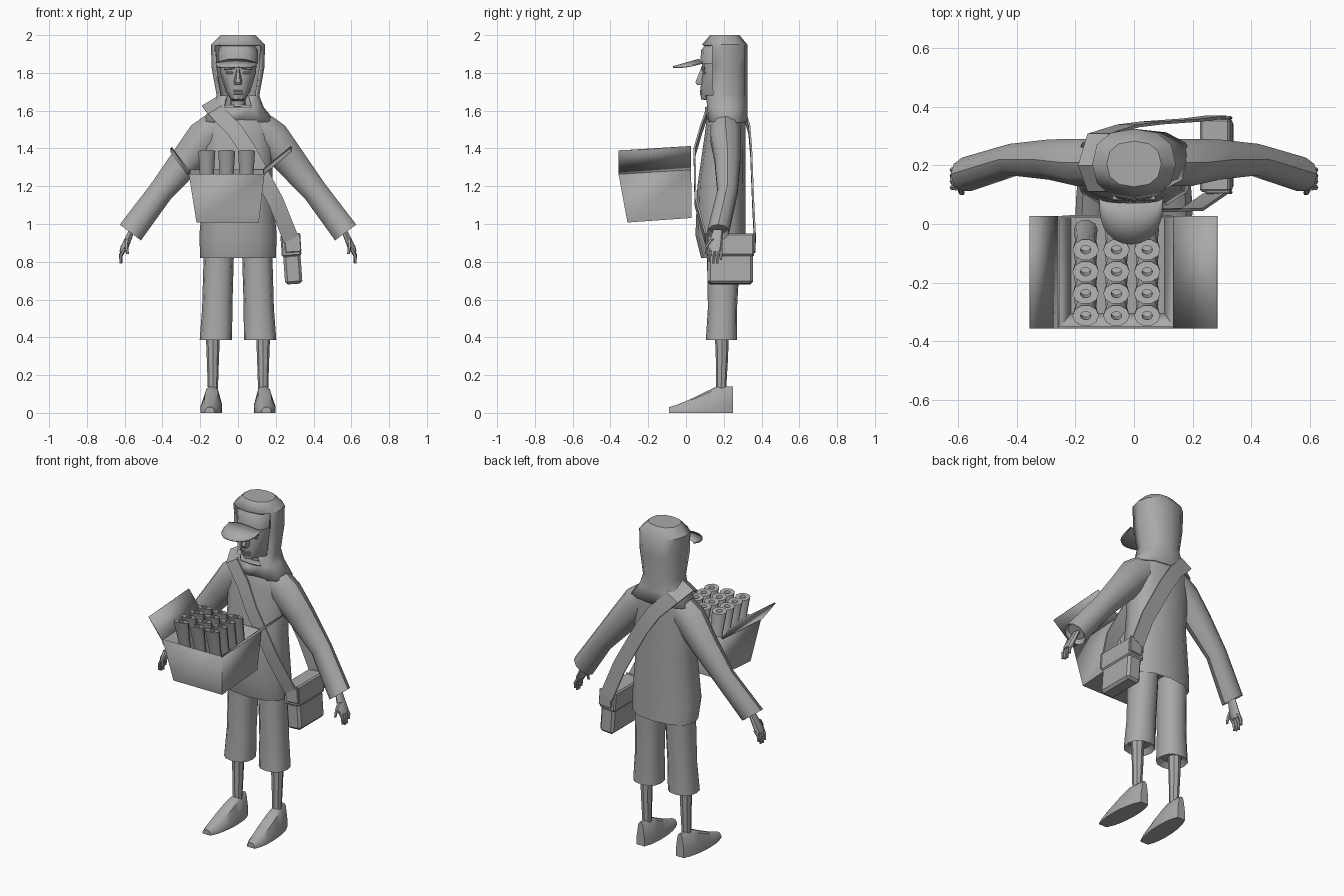
import bpy, bmesh, math
from mathutils import Vector, Matrix

if "Cube" in bpy.data.objects:
    bpy.data.objects.remove(bpy.data.objects["Cube"])

grey = bpy.data.materials.new("plain grey")
grey.use_nodes = True
shade = (.4, .4, .4, 1)
grey.diffuse_color = shade
grey.node_tree.nodes["Principled BSDF"].inputs["Base Color"].default_value = shade


def finish(name, bm, thickness=0, angle=40):
    """Turn the mesh into a shaded object, with an optional wall thickness."""
    bmesh.ops.recalc_face_normals(bm, faces=bm.faces[:])
    mesh = bpy.data.meshes.new(name)
    bm.to_mesh(mesh)
    bm.free()
    mesh.materials.append(grey)
    part = bpy.data.objects.new(name, mesh)
    bpy.context.collection.objects.link(part)
    if thickness:
        part.modifiers.new("thickness", "SOLIDIFY").thickness = thickness
    bpy.ops.object.select_all(action="DESELECT")
    bpy.context.view_layer.objects.active = part
    part.select_set(True)
    bpy.ops.object.shade_smooth_by_angle(angle=math.radians(angle))


def skin(name, rings, closed=True, start=True, end=True, thickness=0, angle=40, drop=None):
    """Join rows of points into a surface; drop() picks faces to remove by their centre."""
    bm = bmesh.new()
    rows = [[bm.verts.new(point) for point in ring] for ring in rings]
    count = len(rows[0])
    for low, high in zip(rows, rows[1:]):
        for i in range(count if closed else count - 1):
            j = (i + 1) % count
            bm.faces.new((low[i], low[j], high[j], high[i]))
    if closed and start:
        bm.faces.new(rows[0])
    if closed and end:
        bm.faces.new(rows[-1])
    if drop:
        unwanted = [face for face in bm.faces if drop(face.calc_center_median())]
        bmesh.ops.delete(bm, geom=unwanted, context="FACES")
    finish(name, bm, thickness, angle)


def oval(centre, u, v, sides=12, power=1):
    """A ring around centre; a power below one makes it squarer."""
    def bend(value):
        return math.copysign(abs(value) ** power, value)
    turns = [math.tau * i / sides for i in range(sides)]
    return [Vector(centre) + Vector(u) * bend(math.cos(a)) + Vector(v) * bend(math.sin(a)) for a in turns]


def level(x, y, z, width, depth, sides=12, power=1):
    return oval((x, y, z), (width, 0, 0), (0, depth, 0), sides, power)


def inset(ring, scale, move):
    """A smaller copy of a ring, moved along, for domes and hollow ends."""
    middle = sum(ring, Vector()) / len(ring)
    return [middle + (point - middle) * scale + Vector(move) for point in ring]


def stack(back, rows):
    """Level rings that share a back line; each row gives height, half width and front."""
    return [level(0, (front + back) / 2, z, width, (back - front) / 2, power=.85) for z, width, front in rows]


def stalk(name, points, thick, thin, sides=8):
    """A tapering limb of level rings along a path."""
    last = len(points) - 1
    radii = [thick + (thin - thick) * i / last for i in range(last + 1)]
    skin(name, [level(*point, r, r, sides) for point, r in zip(points, radii)])


def block(name, centre, size, tilt=0, bevel=.004):
    bm = bmesh.new()
    bmesh.ops.create_cube(bm, size=1)
    bmesh.ops.scale(bm, vec=size, verts=bm.verts)
    bmesh.ops.bevel(bm, geom=bm.edges[:], offset=bevel, segments=1, affect="EDGES")
    placing = Matrix.Translation(centre) @ Matrix.Rotation(tilt, 4, "Y")
    bmesh.ops.transform(bm, matrix=placing, verts=bm.verts)
    finish(name, bm, angle=30)


# Jacket body with a recessed underside
jacket = stack(.315, [(.82, .2, .08), (.94, .205, .05), (1.2, .18, .06), (1.48, .19, .1), (1.56, .18, .11), (1.63, .12, .14)])
skin("jacket_body", [inset(jacket[0], .85, (0, 0, .06))] + jacket)


# Hood with a face opening that narrows at the throat
def face_opening(centre):
    side = abs(math.atan2(centre.x, .2 - centre.y))
    return side < (1 if centre.z > 1.68 else .5) and 1.62 < centre.z < 1.94


hood = stack(.325, [(1.54, .2, .11), (1.62, .135, .1), (1.68, .113, .09), (1.83, .14, .085), (1.95, .143, .085)])
hood.append(inset(hood[-1], .65, (0, 0, .05)))
skin("hood", hood, start=False, thickness=.012, drop=face_opening)

# Head and cap
skin("head", stack(.28, [(1.57, .05, .15), (1.65, .04, .14), (1.66, .04, .08), (1.7, .065, .075), (1.8, .095, .085), (1.88, .1, .085)]))
cap = stack(.29, [(1.85, .106, .075), (1.92, .106, .08)])
skin("cap", cap + [inset(cap[-1], .6, (0, 0, .05))])

# Visor sweeping forward and down from the cap
visor = []
for reach in (0, .5, 1):
    row = []
    for i in range(13):
        angle = math.pi * i / 12
        across, ahead = math.cos(angle), abs(math.sin(angle)) ** .7
        drop_down = .02 * across ** 2 + .04 * reach * ahead
        row.append((.11 * across - .01, .09 - (.02 + .14 * reach) * ahead, 1.875 - drop_down))
    visor.append(row)
skin("cap_visor", visor, closed=False, thickness=.008)

# Facial features
nose = level(0, .08, 1.75, .022, .035, sides=6)
skin("nose", [inset(nose, .7, (0, 0, -.015)), nose, inset(nose, .4, (0, .01, .07))])
for name, z in (("lower_lip", 1.69), ("upper_lip", 1.705)):
    block(name, (0, .08, z), (.05, .014, .008), bevel=.002)
for side in (1, -1):
    block("brow", (side * .045, .09, 1.825), (.06, .02, .014), side * .1)
    block("eye", (side * .045, .095, 1.8), (.04, .016, .014))

# Limbs, mirrored left and right
for side, label in ((1, "left"), (-1, "right")):
    # Sleeve with a flared hollow cuff
    slope = Vector((side * .8, 0, .6))
    path = [(.1, .21, 1.51, .1), (.17, .21, 1.46, .1), (.27, .22, 1.34, .085), (.41, .22, 1.17, .066), (.57, .17, .955, .07)]
    sleeve = [oval((side * x, y, z), slope * r, (0, r * .85, 0), 10) for x, y, z, r in path]
    skin(label + "_sleeve", sleeve + [inset(sleeve[-1], .75, (-side * .01, 0, .02))])

    # Hand: palm, four bent fingers and a thumb
    palm = level(side * .6, .155, .88, .022, .038, sides=8)
    skin(label + "_palm", [inset(palm, .7, (-side * .04, .015, .09)), palm, inset(palm, .8, (side * .01, 0, -.025))])
    for i, length in enumerate((.07, .08, .08, .06)):
        y = .125 + .02 * i
        knuckle = side * .62
        stalk(label + "_finger", [(side * .6, y, .87), (knuckle, y, .87 - length / 2), (knuckle, y, .87 - length)], .012, .007, 6)
    stalk(label + "_thumb", [(side * .59, .14, .92), (side * .59, .11, .88), (side * .585, .105, .84)], .014, .007, 6)

    # Cropped trouser leg with a hollow cuff
    waist = level(side * .1, .2, .9, .08, .09, power=.85)
    cuff = level(side * .117, .188, .385, .086, .083, power=.85)
    knee = inset(cuff, .93, (-side * .007, .005, .17))
    skin(label + "_trouser_leg", [waist, knee, cuff, inset(cuff, .7, (0, 0, .03))])

    # Shin
    ankle_x = side * .133
    stalk(label + "_shin", [(ankle_x, .19, .44), (ankle_x, .19, .28), (ankle_x, .185, .1)], .038, .026)

    # Shoe built from arched slices, rising from toe to ankle
    shoe = []
    for i in range(9):
        t = i / 8
        height = min(.03 + .16 * t ** 1.2, .14)
        width = .02 + .037 * math.sin(math.pi * t) ** .5 if 0 < i < 8 else .026
        outline = [(1, 0), (1, .35), (.6, .9), (.25, 1)]
        outline += [(-x, z) for x, z in reversed(outline)]
        shoe.append([Vector((side * (.15 - .017 * t) + x * width, .34 * t - .09, z * height)) for x, z in outline])
    skin(label + "_shoe", shoe)


# Open carton, wider at the rim
def carton_ring(centre, width, depth):
    corners = ((-1, -1), (1, -1), (1, 1), (-1, 1))
    return [Vector(centre) + Vector((x * width, y * depth, y * .012)) for x, y in corners]


floor = carton_ring((-.055, -.14, 1.02), .165, .17)
rim = carton_ring((-.06, -.165, 1.275), .2, .192)
skin("carton", [floor, rim], end=False, thickness=.01, angle=20)
for label, edge, lift in (("left", rim[1:3], (.145, 0, .12)), ("right", rim[::3], (-.09, 0, .12))):
    skin("carton_flap_" + label, [edge, [corner + Vector(lift) for corner in edge]], closed=False, thickness=.008)

# Waisted hollow tubes leaning forward in the carton
for column in range(3):
    for row in range(4):
        top = oval((.105 * column - .165, -.075 * row - .088, 1.385), (.045, 0, 0), (0, .036, -.007), 10)
        foot = inset(top, .9, (0, .07, -.32))
        middle = inset(top, .8, (0, .03, -.14))
        hole = inset(top, .4, (0, 0, 0))
        skin("tube", [foot, middle, top, hole, inset(hole, 1, (0, .01, -.05))])

# Shoulder bag
lean = math.radians(-4)
block("bag_body", (.29, .235, .762), (.092, .24, .16), lean, .014)
block("bag_lid", (.28, .235, .888), (.104, .25, .118), lean, .008)
for y in (.108, .362):
    block("strap_tab", (.29, y, .9), (.085, .012, .1), lean)

# Strap looping from the bag over the right shoulder and down the back
stations = [(.28, .92, .11, .36), (.2, 1.12, .055, .35), (.06, 1.38, .05, .34), (-.02, 1.5, .085, .33), (-.12, 1.6, .12, .3)]
front = [Vector((x, y, z)) for x, z, y, back in stations]
rear = [Vector((x, y, z)) for x, z, ahead, y in reversed(stations)]
strap = front + [Vector((-.15, .2, 1.64))] + rear
wide = Vector((.036, 0, .022))
sections = []
for i, point in enumerate(strap):
    along = strap[min(i + 1, len(strap) - 1)] - strap[max(i - 1, 0)]
    out = wide.cross(along).normalized() * .01
    sections.append([point + wide, point + wide + out, point - wide + out, point - wide])
skin("bag_strap", sections)
